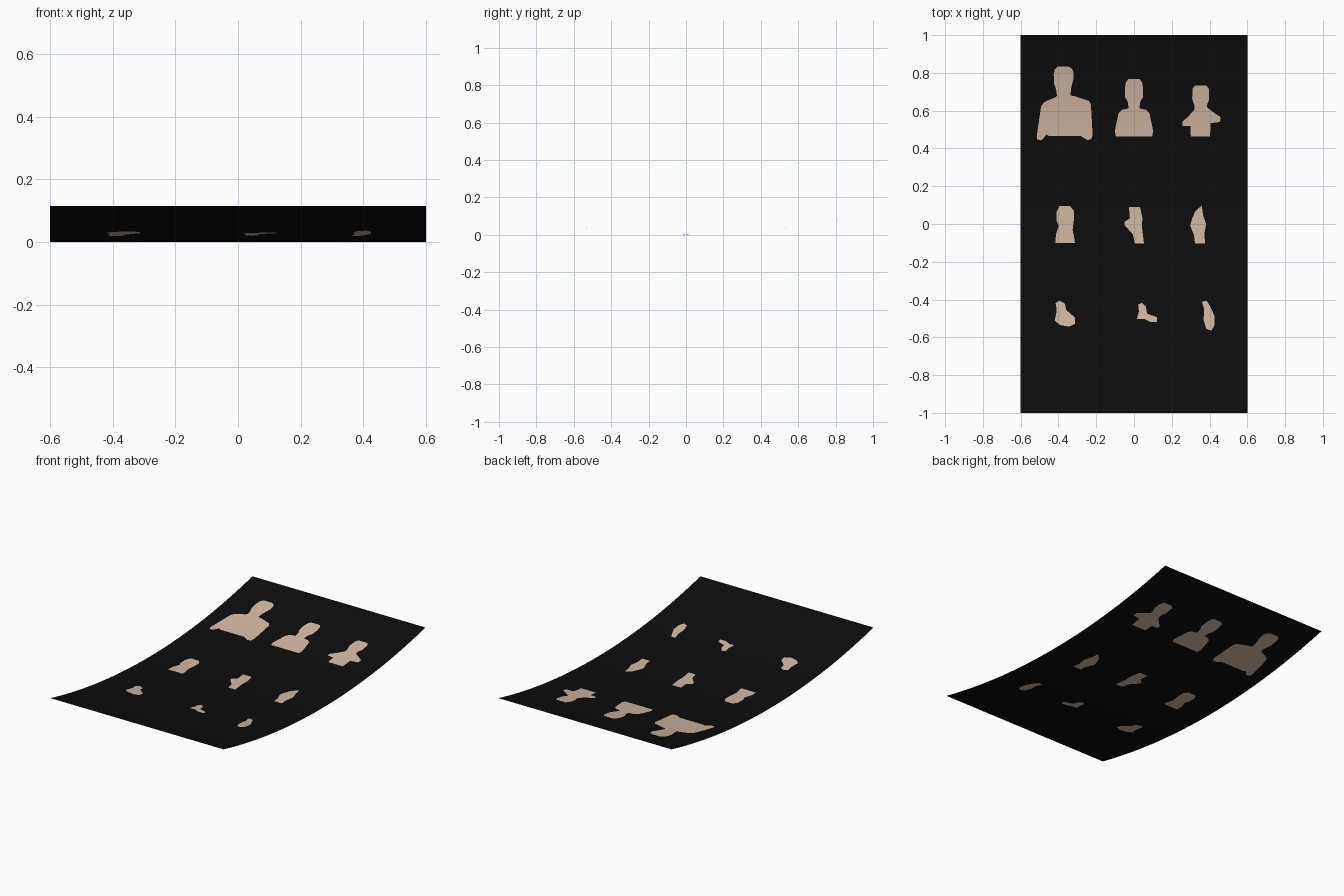
import bpy
import bmesh
from mathutils import Vector
from mathutils.geometry import delaunay_2d_cdt

if "Cube" in bpy.data.objects:
    bpy.data.objects.remove(bpy.data.objects["Cube"])

WIDTH, LENGTH, SAG, STRIPS = 1.2, 2.0, 0.115, 48
RADIUS = (1 + SAG * SAG) / (2 * SAG)


def material(name, rgb):
    m = bpy.data.materials.new(name)
    m.diffuse_color = (*rgb, 1)
    m.use_nodes = True
    m.node_tree.nodes["Principled BSDF"].inputs["Base Color"].default_value = m.diffuse_color
    return m


black = material("sheet black", (0.004, 0.004, 0.004))
skin = material("skin tan", (0.65, 0.48, 0.36))

shapes = []


def shape(cx, cy, *pts):
    """Painted outline: points in thousandths, relative to a centre."""
    ring = [Vector((cx + x / 1000, cy + y / 1000)) for x, y in pts]
    area = sum(a.cross(b) for a, b in zip(ring, ring[1:] + ring[:1]))
    shapes.append(ring if area > 0 else ring[::-1])


# Top row: large bust, middle bust (mirrored half profile), small bust with arm stubs
shape(-0.37, 0.65, (-35, 184), (-50, 168), (-55, 140), (-54, 95), (-42, 60), (-38, 30),
      (-46, 21), (-105, -4), (-122, -28), (-145, -185), (-143, -202), (-120, -208), (-100, -185),
      (-94, -176), (-80, -184), (87, -184), (124, -206), (144, -200), (151, -180),
      (142, -15), (130, 2), (60, 26), (34, 30), (36, 65), (51, 125), (50, 155), (38, 176), (20, 184))
half = [(30, 767), (43, 750), (49, 715), (47, 672), (32, 643), (29, 612),
        (64, 605), (82, 585), (94, 530), (102, 490), (96, 464)]
shape(0, 0, *half, *[(-x, y) for x, y in reversed(half)])
shape(0.353, 0.6, (-30, 134), (-43, 115), (-45, 65), (-34, 28), (-34, 5), (-65, -30), (-98, -60),
      (-95, -80), (-55, -82), (-52, -138), (50, -138), (52, -66), (103, -60), (105, -34),
      (58, -2), (35, 16), (34, 30), (45, 60), (45, 112), (30, 134))

# Middle row: three hands
shape(-0.365, 0, (-30, 96), (-44, 65), (-44, 15), (-33, -8), (-48, -55), (-52, -100),
      (52, -100), (50, -80), (40, -32), (47, 25), (47, 70), (25, 96))
shape(0, 0, (-27, 90), (32, 90), (44, 35), (43, -25), (53, -104), (5, -104),
      (-6, -55), (-50, -6), (-50, 12), (-22, 30))
shape(0.345, 0, (14, 98), (20, 50), (37, 0), (27, -55), (32, -104), (-22, -104),
      (-27, -60), (-48, -8), (-37, 30), (-20, 68))

# Bottom row: three feet
shape(-0.365, -0.48, (-50, 62), (-28, 74), (0, 58), (5, 26), (52, -15), (53, -48),
      (22, -64), (-28, -54), (-55, -32), (-44, 22))
shape(0.07, -0.48, (-48, 53), (-26, 63), (-8, 43), (0, 5), (53, -14), (53, -38),
      (15, -38), (-16, -22), (-55, -22), (-44, 16))
shape(0.39, -0.48, (-30, 69), (-4, 73), (14, 43), (35, -5), (35, -58), (19, -85),
      (-8, -75), (-22, -26), (-18, 26))

# Flat sheet split in strips, with the outlines cut into it
verts, faces = [], []
for i in range(STRIPS + 1):
    y = -LENGTH / 2 + LENGTH * i / STRIPS
    verts += [Vector((-WIDTH / 2, y)), Vector((WIDTH / 2, y))]
faces = [[2 * i, 2 * i + 1, 2 * i + 3, 2 * i + 2] for i in range(STRIPS)]
for ring in shapes:
    faces.append(list(range(len(verts), len(verts) + len(ring))))
    verts += ring
v2, _, tris, _, _, ids = delaunay_2d_cdt(verts, [], faces, 1, 1e-5, True)

# Bend the sheet into a shallow arc and colour the cut faces
bm = bmesh.new()
bv = [bm.verts.new((p.x, p.y, RADIUS - (RADIUS ** 2 - p.y ** 2) ** 0.5)) for p in v2]
for tri, src in zip(tris, ids):
    f = bm.faces.new([bv[k] for k in tri])
    f.material_index = int(any(s >= STRIPS for s in src))
    f.smooth = True
    f.normal_update()
    if f.normal.z < 0:
        f.normal_flip()
mesh = bpy.data.meshes.new("curved_sheet")
bm.to_mesh(mesh)
bm.free()
mesh.materials.append(black)
mesh.materials.append(skin)
sheet = bpy.data.objects.new("curved_sheet", mesh)
bpy.context.collection.objects.link(sheet)
